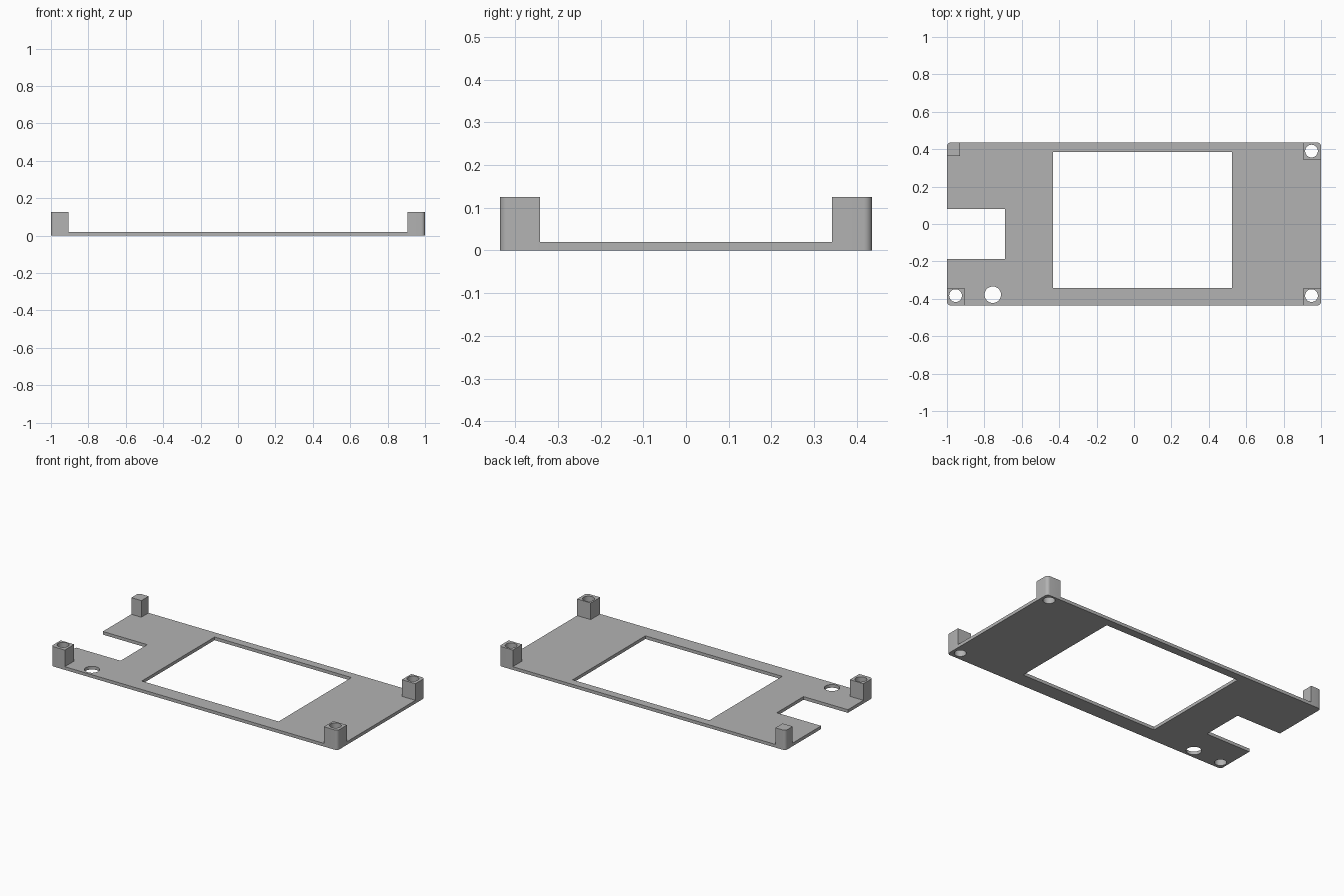
import bpy
import bmesh

PLATE_Z, POST_Z = 0.02, 0.125
HALF_X, HALF_Y = 1.0, 0.436
CORNER = 0.02

if "Cube" in bpy.data.objects:
    bpy.data.objects.remove(bpy.data.objects["Cube"], do_unlink=True)

grey = bpy.data.materials.new("plain grey")
grey.use_nodes = True
colour = (0.45, 0.45, 0.45, 1)
grey.diffuse_color = colour
grey.node_tree.nodes["Principled BSDF"].inputs["Base Color"].default_value = colour


def add_object(name, bm):
    mesh = bpy.data.meshes.new(name)
    bm.to_mesh(mesh)
    bm.free()
    mesh.materials.append(grey)
    obj = bpy.data.objects.new(name, mesh)
    bpy.context.collection.objects.link(obj)
    return obj


def box(name, x0, x1, y0, y1, z0, z1, radius=0):
    """Box between two corners, with optional rounded upright edges."""
    bm = bmesh.new()
    bmesh.ops.create_cube(bm, size=1)
    for v in bm.verts:
        v.co.x = x1 if v.co.x > 0 else x0
        v.co.y = y1 if v.co.y > 0 else y0
        v.co.z = z1 if v.co.z > 0 else z0
    if radius:
        upright = [e for e in bm.edges
                   if abs(e.verts[0].co.z - e.verts[1].co.z) > 1e-4]
        bmesh.ops.bevel(bm, geom=upright, offset=radius, segments=6,
                        profile=0.5, affect='EDGES')
    return add_object(name, bm)


def drill(name, x, y, radius):
    bm = bmesh.new()
    bmesh.ops.create_cone(bm, cap_ends=True, segments=40, radius1=radius,
                          radius2=radius, depth=1)
    bmesh.ops.translate(bm, verts=bm.verts, vec=(x, y, 0))
    return add_object(name, bm)


def combine(target, tool, operation):
    """Apply a boolean and discard the tool."""
    mod = target.modifiers.new(operation.lower(), 'BOOLEAN')
    mod.operation, mod.solver, mod.object = operation, 'EXACT', tool
    bpy.ops.object.select_all(action='DESELECT')
    target.select_set(True)
    bpy.context.view_layer.objects.active = target
    bpy.ops.object.modifier_apply(modifier=mod.name)
    bpy.data.objects.remove(tool, do_unlink=True)


# Base plate
frame = box("mounting_frame", -HALF_X, HALF_X, -HALF_Y, HALF_Y, 0, PLATE_Z)

# Corner posts: side in x, side in y, width, depth
for sx, sy, width, depth in ((1, 1, 0.095, 0.094), (1, -1, 0.095, 0.094),
                             (-1, -1, 0.095, 0.094), (-1, 1, 0.07, 0.072)):
    xs = sorted((sx * HALF_X, sx * (HALF_X - width)))
    ys = sorted((sy * HALF_Y, sy * (HALF_Y - depth)))
    combine(frame, box("corner_post", *xs, *ys, 0, POST_Z), 'UNION')

# Rounded outer corners on plate and posts together
combine(frame, box("rounded_envelope", -HALF_X, HALF_X, -HALF_Y, HALF_Y,
                   -0.1, 0.3, CORNER), 'INTERSECT')

# Large window and side notch
combine(frame, box("window_cutter", -0.433, 0.523, -0.342, 0.385, -1, 1), 'DIFFERENCE')
combine(frame, box("notch_cutter", -1.2, -0.69, -0.187, 0.08, -1, 1), 'DIFFERENCE')

# Screw holes through three posts, and a larger hole in the plate
for x, y, radius in ((0.949, 0.39, 0.034), (0.949, -0.383, 0.034),
                     (-0.954, -0.383, 0.034), (-0.755, -0.378, 0.044)):
    combine(frame, drill("hole_cutter", x, y, radius), 'DIFFERENCE')

bpy.ops.object.shade_smooth_by_angle()
